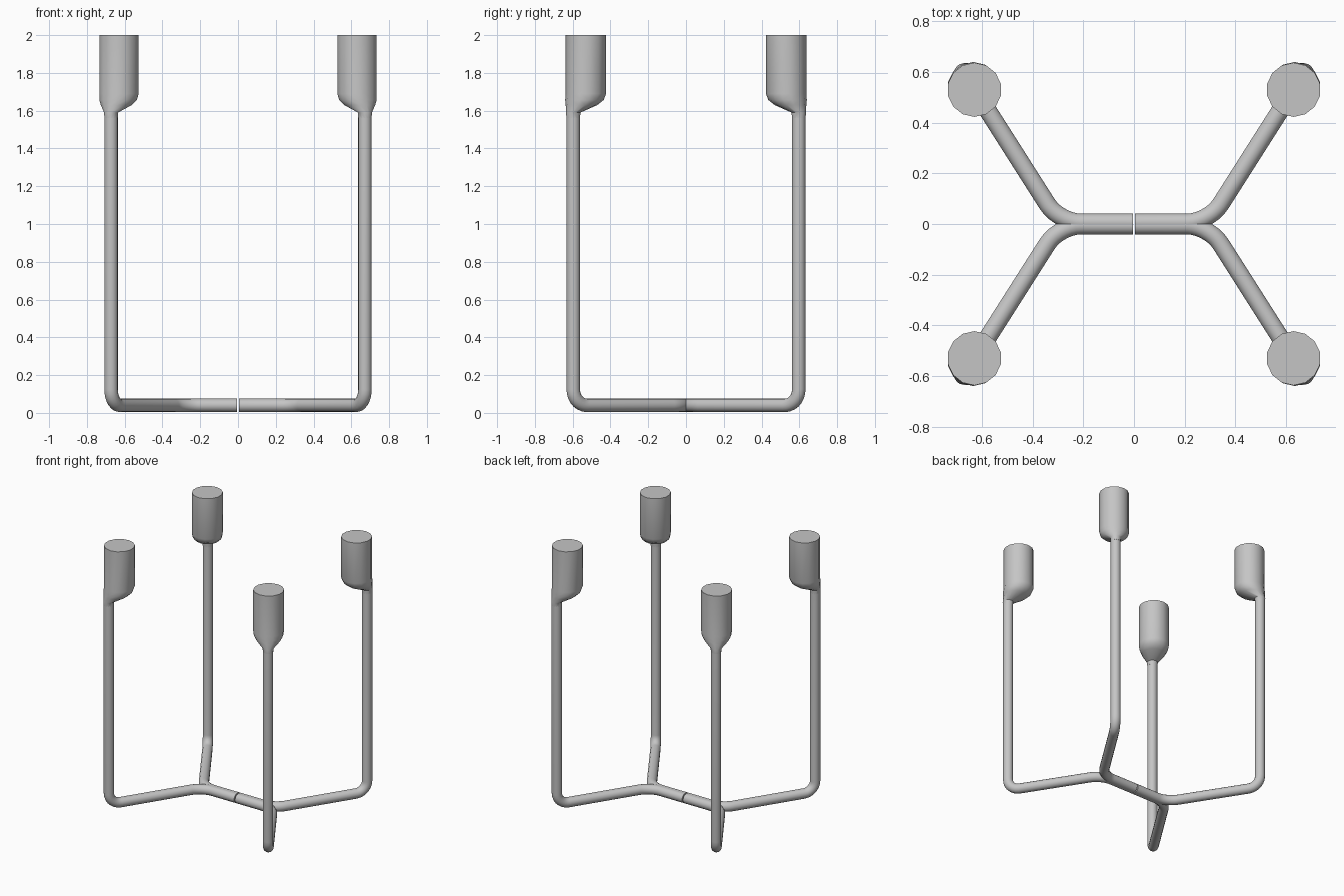
import bpy, bmesh, math
from mathutils import Vector
from mathutils.geometry import interpolate_bezier

if "Cube" in bpy.data.objects:
    bpy.data.objects.remove(bpy.data.objects["Cube"])

grey = bpy.data.materials.new("grey metal")
grey.use_nodes = True
colour = (0.56, 0.56, 0.56, 1)
grey.diffuse_color = colour
grey.node_tree.nodes["Principled BSDF"].inputs["Base Color"].default_value = colour

SIDES = 14
PIPE = 0.036


def skin(name, rings, sx, sy):
    """Join equal rings into a capped solid, mirrored by the signs sx and sy."""
    bm = bmesh.new()
    loops = [[bm.verts.new((p.x * sx, p.y * sy, p.z)) for p in r] for r in rings]
    for a, b in zip(loops, loops[1:]):
        for i in range(SIDES):
            j = (i + 1) % SIDES
            bm.faces.new((a[i], a[j], b[j], b[i]))
    bm.faces.new(loops[0])
    bm.faces.new(loops[-1])
    bmesh.ops.recalc_face_normals(bm, faces=bm.faces)
    mesh = bpy.data.meshes.new(name)
    bm.to_mesh(mesh)
    bm.free()
    mesh.materials.append(grey)
    ob = bpy.data.objects.new(name, mesh)
    bpy.context.collection.objects.link(ob)
    bpy.ops.object.select_all(action='DESELECT')
    ob.select_set(True)
    bpy.context.view_layer.objects.active = ob
    bpy.ops.object.shade_smooth_by_angle(angle=math.radians(32))


def rounded(corners, cut):
    """Round the inner corners of a path."""
    pts = [corners[0]]
    for a, b, c in zip(corners, corners[1:], corners[2:]):
        u, v = (a - b).normalized(), (c - b).normalized()
        k = cut * 0.45
        pts += interpolate_bezier(b + u * cut, b + u * k, b + v * k, b + v * cut, 8)
    return pts + [corners[-1]]


def sweep(path, radius):
    """Rings along a path, with the frame carried from point to point."""
    rings, side = [], Vector((0, 0, 1))
    for i, p in enumerate(path):
        t = (path[min(i + 1, len(path) - 1)] - path[max(i - 1, 0)]).normalized()
        side = (side - t * side.dot(t)).normalized()
        other = t.cross(side)
        rings.append([p + radius * (side * math.cos(a) + other * math.sin(a))
                      for a in (2 * math.pi * k / SIDES for k in range(SIDES))])
    return rings


def disc(centre, radius):
    return [centre + Vector((radius * math.cos(a), radius * math.sin(a), 0))
            for a in (2 * math.pi * (k + 0.5) / SIDES for k in range(SIDES))]


# Bent pipe: half of the base bar, splayed foot, upright post
post = Vector((0.672, 0.597, 0))
pipe_path = rounded([Vector((0.004, 0.006, 0.04)), Vector((0.296, 0.006, 0.04)),
                     Vector((post.x, post.y, 0.04)), Vector((post.x, post.y, 1.6))], 0.085)

# Cup set inward from its post: shift towards the post, radius, height
cup = Vector((0.63, 0.53, 0))
outward = (post - cup).normalized()
offset = (post - cup).length
profile = [(offset, 0.036, 1.56), (offset, 0.038, 1.59), (0.027, 0.084, 1.63),
           (0.009, 0.102, 1.657), (0, 0.107, 1.69), (0, 0.107, 2.0)]
cup_rings = [disc(cup + outward * s + Vector((0, 0, z)), r) for s, r, z in profile]

for sx, left_right in ((1, "left"), (-1, "right")):
    for sy, front_back in ((-1, "front"), (1, "back")):
        where = f"{front_back}_{left_right}"
        skin(f"pipe_leg_{where}", sweep(pipe_path, PIPE), sx, sy)
        skin(f"cup_{where}", cup_rings, sx, sy)
